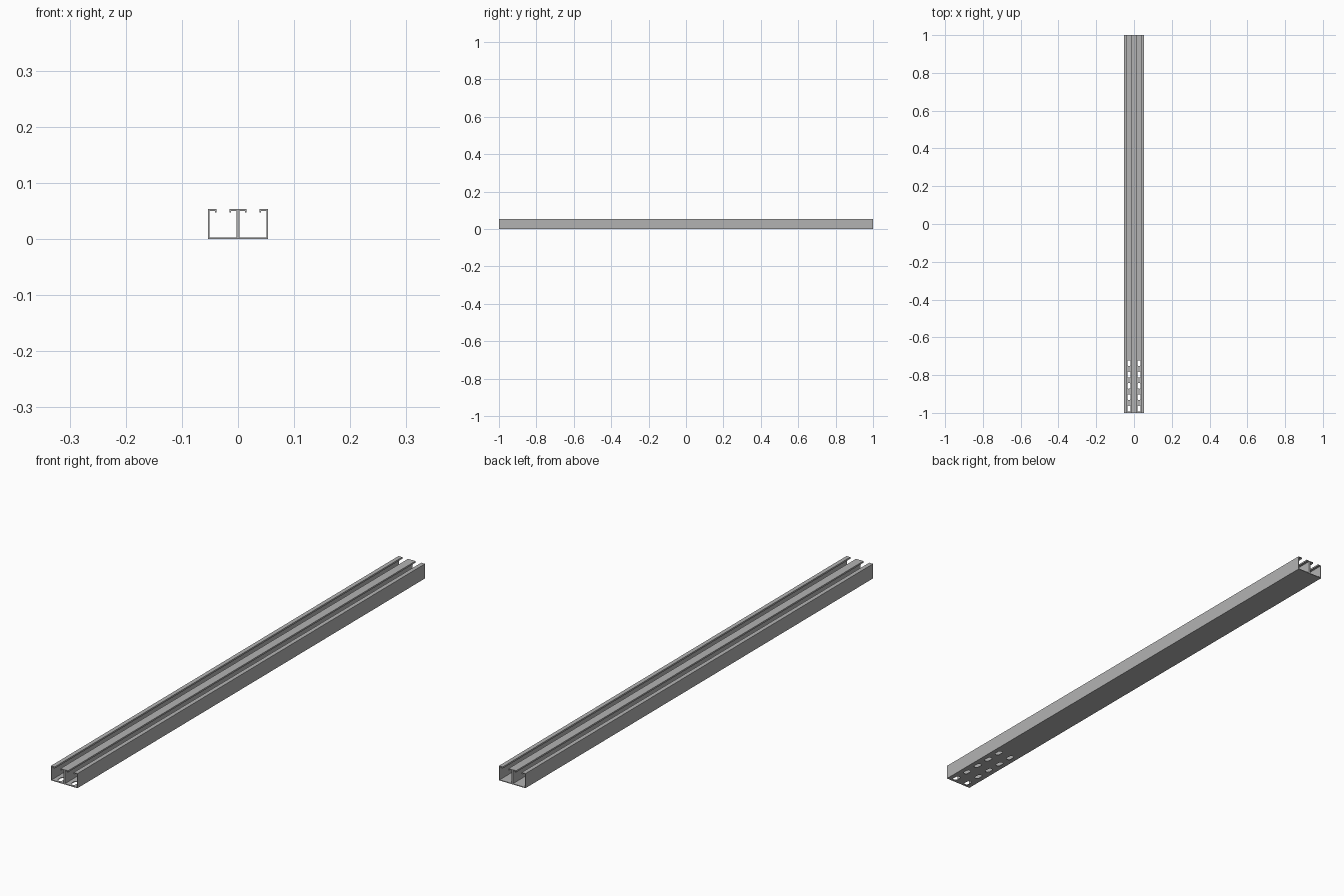
import bpy, bmesh, math

old = bpy.data.objects.get("Cube")
if old:
    bpy.data.objects.remove(old)

SIZE = 0.0533      # width and height of one channel
WALL = 0.0028
LIP = 0.006        # depth of the turned-down lip
GAP = 0.0115       # half of the open slot

steel = bpy.data.materials.new("galvanised grey")
steel.use_nodes = True
colour = (0.45, 0.45, 0.45, 1)
steel.diffuse_color = colour
steel.node_tree.nodes["Principled BSDF"].inputs["Base Color"].default_value = colour


def prism(name, outline, axis, length):
    """Extrude a closed outline of 3D points along an axis."""
    bm = bmesh.new()
    face = bm.faces.new([bm.verts.new(p) for p in outline])
    grown = bmesh.ops.extrude_face_region(bm, geom=[face])["geom"]
    verts = [g for g in grown if isinstance(g, bmesh.types.BMVert)]
    bmesh.ops.translate(bm, verts=verts, vec=[a * length for a in axis])
    bmesh.ops.recalc_face_normals(bm, faces=bm.faces)
    mesh = bpy.data.meshes.new(name)
    bm.to_mesh(mesh)
    bm.free()
    obj = bpy.data.objects.new(name, mesh)
    bpy.context.collection.objects.link(obj)
    mesh.materials.append(steel)
    return obj


def slot_cutter(x, y, half_width=0.009, half_length=0.0155, steps=8):
    """Round-ended slot through the channel floor."""
    points = []
    for side in (0, 1):
        centre = y + (half_length - half_width) * (1 - 2 * side)
        for i in range(steps + 1):
            a = math.pi * (side + i / steps)
            points.append((x + half_width * math.cos(a),
                           centre + half_width * math.sin(a), -WALL))
    cutter = prism("slot_cutter", points, (0, 0, 1), 3 * WALL)
    cutter.hide_render = True
    return cutter


# Half of the C-shaped section, from floor inside to floor outside
h = SIZE / 2
half = [(h - WALL, WALL), (h - WALL, SIZE - WALL), (GAP + WALL, SIZE - WALL),
        (GAP + WALL, SIZE - LIP), (GAP, SIZE - LIP), (GAP, SIZE), (h, SIZE), (h, 0)]
section = half + [(-x, z) for x, z in reversed(half)]

for side, label in ((1, "left"), (-1, "right")):
    cx = side * h
    channel = prism(label + "_channel", [(cx + x, -1, z) for x, z in section], (0, 1, 0), 2)
    # Row of slots near the front end
    for i in range(5):
        cutter = slot_cutter(cx, -0.977 + 0.06 * i)
        cut = channel.modifiers.new("slot", "BOOLEAN")
        cut.operation = "DIFFERENCE"
        cut.solver = "EXACT"
        cut.object = cutter
        bpy.context.view_layer.objects.active = channel
        bpy.ops.object.modifier_apply(modifier=cut.name)
        bpy.data.objects.remove(cutter)
